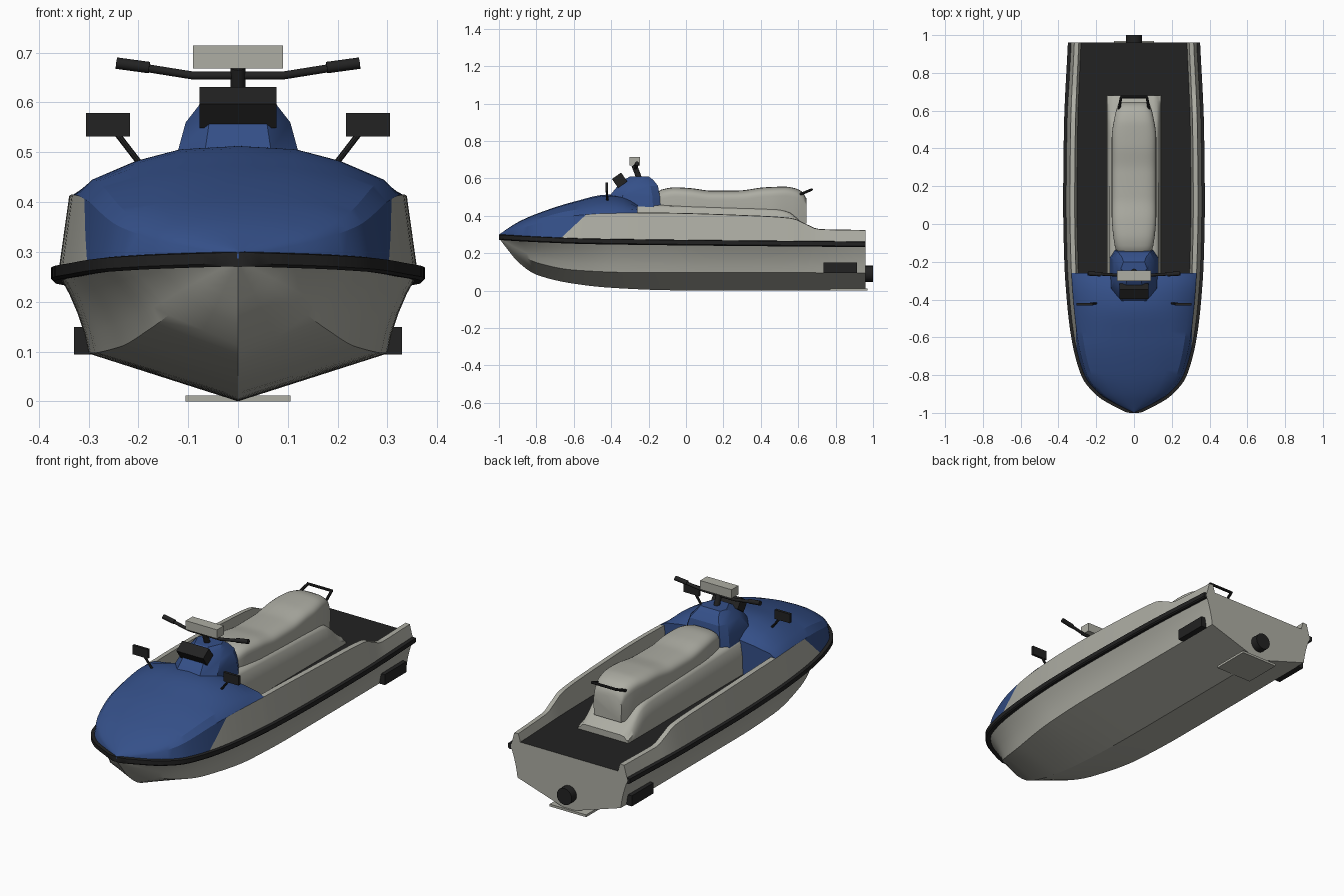
import bpy, bmesh, math
from mathutils import Vector, Matrix

if "Cube" in bpy.data.objects:
    bpy.data.objects.remove(bpy.data.objects["Cube"])


def material(name, rgb):
    m = bpy.data.materials.new(name)
    m.use_nodes = True
    m.diffuse_color = (*rgb, 1)
    m.node_tree.nodes["Principled BSDF"].inputs["Base Color"].default_value = (*rgb, 1)
    return m


GREY = material("warm grey", (0.42, 0.42, 0.37))
BLUE = material("deep blue", (0.035, 0.08, 0.25))
BLACK = material("soft black", (0.016, 0.016, 0.016))


def finish(name, bm, mats, angle=35):
    bmesh.ops.recalc_face_normals(bm, faces=bm.faces)
    mesh = bpy.data.meshes.new(name)
    bm.to_mesh(mesh)
    bm.free()
    for m in mats:
        mesh.materials.append(m)
    mesh.shade_smooth()
    mesh.set_sharp_from_angle(angle=math.radians(angle))
    obj = bpy.data.objects.new(name, mesh)
    bpy.context.scene.collection.objects.link(obj)
    return obj


def ev(pts, t):
    """Smooth monotone interpolation through (t, value) points."""
    if t <= pts[0][0]:
        return pts[0][1]
    if t >= pts[-1][0]:
        return pts[-1][1]
    s = [(b[1] - a[1]) / (b[0] - a[0]) for a, b in zip(pts, pts[1:])]
    tan = [s[0]] + [2 * a * b / (a + b) if a * b > 0 else 0 for a, b in zip(s, s[1:])] + [s[-1]]
    i = max(k for k in range(len(s)) if pts[k][0] <= t)
    h = pts[i + 1][0] - pts[i][0]
    u = (t - pts[i][0]) / h
    return (pts[i][1] + h * u * tan[i] + u * u * (3 * s[i] - 2 * tan[i] - tan[i + 1]) * h
            + u ** 3 * (tan[i] + tan[i + 1] - 2 * s[i]) * h)


def mirrored(half, y):
    """Full section from half points (x, z) that end on the centre line."""
    left = [Vector((x, y, z)) for x, z in half]
    return left + [Vector((-p.x, p.y, p.z)) for p in reversed(left[:-1])]


def loft(rings, closed=False, caps=(True, True), rule=lambda j: 0):
    bm = bmesh.new()
    vs = [[bm.verts.new(p) for p in r] for r in rings]
    n = len(rings[0])
    for a, b in zip(vs, vs[1:]):
        for j in range(n if closed else n - 1):
            k = (j + 1) % n
            bm.faces.new((a[j], a[k], b[k], b[j])).material_index = rule(j)
    for want, ring in zip(caps, (vs[0], vs[-1])):
        if want:
            bm.faces.new(ring)
    return bm


def span(a, b, n, power=1.0):
    return [a + (b - a) * (i / n) ** power for i in range(n + 1)]


def box(name, centre, size, mat, tilt=0, bevel=0.0):
    bm = bmesh.new()
    bmesh.ops.create_cube(bm, size=1, matrix=Matrix.Translation(centre)
                          @ Matrix.Rotation(tilt, 4, "X") @ Matrix.Diagonal((*size, 1)))
    if bevel:
        bmesh.ops.bevel(bm, geom=bm.edges[:], offset=bevel, segments=1, affect="EDGES")
    return finish(name, bm, [mat])


def rod(name, a, b, r, mat, sides=12):
    a, b = Vector(a), Vector(b)
    bm = bmesh.new()
    rot = (b - a).to_track_quat("Z", "Y").to_matrix().to_4x4()
    bmesh.ops.create_cone(bm, cap_ends=True, segments=sides, radius1=r, radius2=r,
                          depth=(b - a).length, matrix=Matrix.Translation((a + b) / 2) @ rot)
    return finish(name, bm, [mat])


# Lines of the boat along its length
SHEER_X = [(-1, .002), (-.96, .085), (-.9, .185), (-.8, .265), (-.6, .318), (-.4, .342),
           (-.2, .355), (.1, .361), (.5, .357), (.96, .336)]
SHEER_Z = [(-1, .287), (-.8, .275), (-.5, .264), (.96, .248)]
KEEL_Z = [(-1, .28), (-.95, .215), (-.9, .155), (-.8, .085), (-.6, .037), (-.4, .015), (-.1, .002), (.1, 0)]
CHINE_X = [(-1, .001), (-.9, .1), (-.8, .17), (-.6, .235), (-.3, .288), (0, .3), (.96, .297)]
CHINE_Z = [(-1, .283), (-.9, .205), (-.8, .15), (-.6, .11), (-.3, .097), (.96, .095)]
WALL_Z = [(-1, .292), (-.9, .327), (-.8, .357), (-.6, .4), (-.4, .413), (-.2, .415), (.4, .398),
          (.57, .385), (.64, .355), (.71, .327), (.96, .322)]
SHOULDER_Z = [(-1, .295), (-.9, .34), (-.8, .38), (-.6, .43), (-.4, .446), (-.26, .432)]
CROWN_Z = [(-1, .3), (-.9, .365), (-.8, .41), (-.6, .475), (-.42, .513), (-.33, .502), (-.26, .46)]


# Hull
def hull_ring(y):
    sx, sz, cx, cz, k = (ev(c, y) for c in (SHEER_X, SHEER_Z, CHINE_X, CHINE_Z, KEEL_Z))
    side = [(cx + (sx - cx) * f, cz + (sz - cz) * t) for t, f in ((.75, .64), (.5, .36), (.25, .14))]
    return mirrored([(sx, sz)] + side + [(cx, cz), (cx / 2, (cz + k) / 2), (0, k)], y)


finish("hull", loft([hull_ring(y) for y in span(-1, .96, 50, 1.5)], caps=(False, True)), [GREY], 30)


# Blue hood with grey side panels behind a slanted cut
def hood_ring(y):
    w, crown = ev(SHEER_X, y), ev(CROWN_Z, y)
    sh = ev(SHOULDER_Z, y)
    return mirrored([(w, ev(SHEER_Z, y)), (w * .94, ev(WALL_Z, y)), (w * .85, sh),
                     (w * .6, sh + (crown - sh) * .55), (w * .34, sh + (crown - sh) * .9), (0, crown)], y)


bm = loft([hood_ring(y) for y in span(-1, -.26, 28, 1.4)], rule=lambda j: int(j in (0, 9)))
sides = [f for f in bm.faces if f.material_index == 1]
geom = set(sides) | {e for f in sides for e in f.edges} | {v for f in sides for v in f.verts}
cut_point, cut_normal = Vector((0, -.67, .28)), Vector((0, .13, -.14))
bmesh.ops.bisect_plane(bm, geom=list(geom), plane_co=cut_point, plane_no=cut_normal)
for f in bm.faces:
    if f.material_index == 1 and (f.calc_center_median() - cut_point).dot(cut_normal) < 0:
        f.material_index = 0
finish("hood", bm, [BLUE, GREY], 28)


# Side walls and black footwell floor
def deck_ring(y):
    w, z = ev(SHEER_X, y), ev(WALL_Z, y)
    return mirrored([(w, ev(SHEER_Z, y)), (w * .94, z), (w * .87, z + .002), (w * .835, .283), (0, .283)], y)


finish("deck", loft([deck_ring(y) for y in span(-.26, .96, 40)], caps=(False, True),
                    rule=lambda j: int(j in (3, 4))), [GREY, BLACK], 30)

# Rub rail swept around the sheer line
ys = span(-.998, .96, 50, 1.5)
path = [Vector((ev(SHEER_X, y), y, ev(SHEER_Z, y))) for y in reversed(ys)]
path += [Vector((-p.x, p.y, p.z)) for p in reversed(path)]
rings = []
for i, p in enumerate(path):
    d = path[min(i + 1, len(path) - 1)] - path[max(i - 1, 0)]
    out = Vector((-d.y, d.x, 0)).normalized()
    if out.dot(Vector((p.x, p.y * .2, 0))) < 0:
        out = -out
    rings.append([p + out * o + Vector((0, 0, h)) for o, h in
                  ((-.012, -.014), (.008, -.016), (.014, -.01), (.014, .012), (-.012, .015))])
    for q in rings[-1]:
        q.y = max(q.y, -1)
finish("rub_rail", loft(rings, closed=True), [BLACK])

# Seat pedestal
PED_Z = [(-.28, .462), (.2, .446), (.48, .436), (.55, .42), (.61, .37), (.65, .335), (.68, .315)]


def pedestal_ring(y):
    z = ev(PED_Z, y)
    return mirrored([(.145, .28), (.143, .28 + (z - .28) * .5), (.132, z - .018), (.12, z - .004), (.1, z), (0, z)], y)


finish("seat_pedestal", loft([pedestal_ring(y) for y in span(-.28, .68, 40)]), [GREY], 40)

# Seat cushion
SEAT_W = [(-.17, .085), (-.1, .105), (.05, .118), (.45, .118), (.58, .1), (.645, .08)]
SEAT_Z = [(-.17, .51), (-.13, .54), (-.06, .552), (.02, .548), (.14, .534), (.28, .535), (.42, .552),
          (.53, .556), (.59, .545), (.625, .525), (.645, .49)]


def seat_ring(y):
    w, z = ev(SEAT_W, y), ev(SEAT_Z, y)
    arc = [(w * math.cos(a) ** .6, z - .05 + .05 * math.sin(a) ** .8) for a in span(0, 1.4, 7)]
    return mirrored([(w * .97, .36), (w, .42)] + arc + [(0, z)], y)


finish("seat", loft([seat_ring(y) for y in span(-.17, .645, 44)]), [GREY], 50)

# Steering console: stacked eight-sided sections (height, half width, front, back)
rings = []
for z, w, f, b in ((.42, .13, -.43, -.135), (.505, .12, -.41, -.14), (.56, .105, -.365, -.15),
                   (.592, .08, -.33, -.175), (.61, .07, -.3, -.2)):
    rings.append([Vector((s * x, y, z)) for s, x, y in
                  ((1, w * .55, f), (1, w, f + .07), (1, w, b - .04), (1, w * .8, b),
                   (-1, w * .8, b), (-1, w, b - .04), (-1, w, f + .07), (-1, w * .55, f))])
finish("console", loft(rings, closed=True), [BLUE], 25)
box("dashboard_display", (0, -.355, .59), (.154, .06, .058), BLACK, math.radians(35))

# Handlebar
rod("steering_post", (0, -.25, .6), (0, -.277, .67), .015, BLACK)
rod("handlebar_centre", (-.092, -.27, .654), (.092, -.27, .654), .008, BLACK)
box("handlebar_pad", (0, -.273, .691), (.18, .056, .046), GREY)

# Paired parts
for side, s in (("left", 1), ("right", -1)):
    rod(side + "_handlebar", (s * .09, -.27, .654), (s * .24, -.262, .678), .008, BLACK)
    rod(side + "_grip", (s * .178, -.266, .67), (s * .244, -.262, .679), .0115, BLACK)
    rod(side + "_mirror_stem", (s * .195, -.42, .475), (s * .245, -.424, .54), .006, BLACK, 8)
    box(side + "_mirror", (s * .261, -.424, .555), (.088, .014, .047), BLACK)
    box(side + "_sponson", (s * .312, .825, .122), (.034, .178, .055), BLACK)
    rod(side + "_grab_arm", (s * .08, .605, .512), (s * .068, .672, .54), .007, BLACK, 8)
rod("grab_bar", (-.072, .672, .54), (.072, .672, .54), .007, BLACK, 8)

# Jet nozzle and ride plate
rod("jet_nozzle", (0, .94, .09), (0, 1, .09), .043, BLACK, 20)
box("ride_plate", (0, .87, .006), (.21, .2, .012), GREY)
